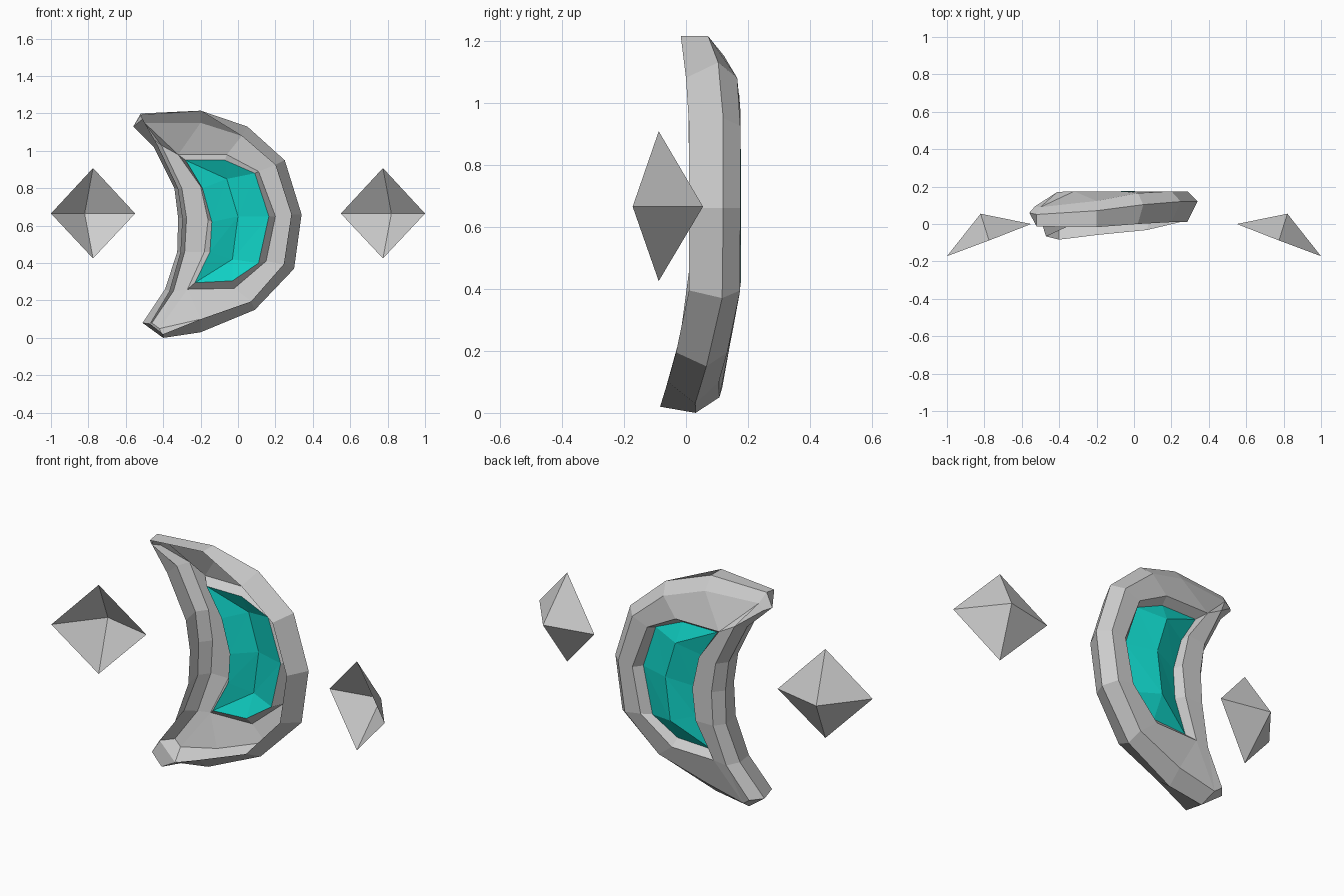
import bpy
import bmesh

cube = bpy.data.objects.get("Cube")
if cube:
    bpy.data.objects.remove(cube, do_unlink=True)


def make_material(name, rgb):
    mat = bpy.data.materials.new(name)
    mat.use_nodes = True
    color = (*rgb, 1.0)
    mat.diffuse_color = color
    mat.node_tree.nodes["Principled BSDF"].inputs["Base Color"].default_value = color
    return mat


stone = make_material("pale grey stone", (0.61, 0.61, 0.61))
teal = make_material("teal gem", (0.005, 0.63, 0.55))


def make_object(name, faces, material):
    """Build a flat shaded shell from faces given as lists of points."""
    bm = bmesh.new()
    for points in faces:
        bm.faces.new([bm.verts.new(p) for p in points])
    bmesh.ops.remove_doubles(bm, verts=bm.verts, dist=0.0005)
    bmesh.ops.recalc_face_normals(bm, faces=bm.faces)
    # Open shells bulge towards the back
    if sum(f.normal.y * f.calc_area() for f in bm.faces) < 0:
        bmesh.ops.reverse_faces(bm, faces=bm.faces)
    mesh = bpy.data.meshes.new(name)
    bm.to_mesh(mesh)
    bm.free()
    mesh.materials.append(material)
    obj = bpy.data.objects.new(name, mesh)
    bpy.context.collection.objects.link(obj)
    return obj


def lean(z):
    """Depth of the open front edge: both tips curl forward."""
    low = max(0.0, (0.4 - z) / 0.4) ** 1.3
    high = max(0.0, (z - 1.0) / 0.2)
    return 0.01 - 0.1 * low - 0.025 * high


FRONT, RIDGE, BACK = 0.0, 0.11, 0.165


def at(xz, depth):
    x, z = xz
    return (x, lean(z) + depth, z)


def station(front, ridge, back, thick=1.0):
    return [at(front, FRONT), at(ridge, RIDGE * thick), at(back, BACK * thick)]


def strips(columns):
    """Quads between neighbouring point columns."""
    return [[a[i], b[i], b[i + 1], a[i + 1]]
            for a, b in zip(columns, columns[1:]) for i in range(len(a) - 1)]


# Outer curve of the crescent: ridge point and inset edge, top to bottom
outer_rows = [((0.05, 1.13), (0.02, 1.08)), ((0.25, 0.95), (0.2, 0.925)),
              ((0.34, 0.66), (0.285, 0.66)), ((0.3, 0.37), (0.245, 0.395)),
              ((0.09, 0.15), (0.07, 0.195)), ((-0.2, 0.03), (-0.2, 0.1))]
outer = [station((-0.52, 1.19), (-0.52, 1.2), (-0.5, 1.15), 0.6),
         station((-0.2, 1.215), (-0.2, 1.215), (-0.2, 1.15), 0.8)]
outer += [station(edge, ridge, edge) for ridge, edge in outer_rows]
outer.append(station((-0.4, 0.02), (-0.4, 0), (-0.42, 0.05), 1.1))

# Inner curve of the crescent
inner_rows = [((-0.45, 1.02), (-0.43, 1.03)), ((-0.34, 0.8), (-0.32, 0.8)),
              ((-0.32, 0.64), (-0.295, 0.64)), ((-0.325, 0.46), (-0.305, 0.46)),
              ((-0.39, 0.26), (-0.365, 0.25))]
inner = [station((-0.51, 1.17), (-0.56, 1.13), (-0.53, 1.12), 0.6)]
inner += [station(edge, ridge, (edge[0] + 0.02, edge[1])) for ridge, edge in inner_rows]
inner.append(station((-0.47, 0.075), (-0.51, 0.08), (-0.46, 0.08), 1.1))

# Rim of the opening and outline of the gem, matched point by point
rim_xz = [(-0.32, 0.98), (-0.06, 0.98), (0.11, 0.89), (0.2, 0.65), (0.15, 0.41),
          (-0.02, 0.265), (-0.27, 0.26), (-0.18, 0.46), (-0.16, 0.63), (-0.2, 0.81)]
gem_xz = [(-0.28, 0.95), (-0.07, 0.95), (0.09, 0.88), (0.165, 0.65), (0.11, 0.4),
          (-0.03, 0.305), (-0.23, 0.295), (-0.15, 0.46), (-0.14, 0.62), (-0.19, 0.8)]
rim = [at(p, BACK) for p in rim_xz]
girdle = [at(p, BACK - 0.045) for p in gem_xz]

# Crescent shell: side bands, back plate, tip caps and the recessed rim
faces = strips(outer) + strips(inner)
outer_back = [column[2] for column in outer]
inner_back = [column[2] for column in inner]
rim_inner = [rim[0]] + rim[:5:-1]
faces += strips(list(zip(outer_back[1:-1], rim[:7])))
faces += strips(list(zip(inner_back[1:-1], rim_inner)))
for tip, step, corner in ((0, 1, rim[0]), (-1, -1, rim[6])):
    faces.append([outer_back[tip], outer_back[tip + step], corner])
    faces.append([outer_back[tip], corner, inner_back[tip + step]])
    faces.append([outer_back[tip], inner_back[tip + step], inner_back[tip]])
    faces += strips([outer[tip], inner[tip]])
faces += strips(list(zip(rim + rim[:1], girdle + girdle[:1])))
make_object("crescent_frame", faces, stone)

# Gem: facets rising to a bent spine
top, mid, low = [at(p, BACK + 0.002) for p in ((-0.06, 0.85), (0, 0.65), (-0.03, 0.42))]
spine = [top, top, top, mid, low, low, low, low, mid, top]
gem = []
for i in range(len(girdle)):
    j = (i + 1) % len(girdle)
    gem.append([girdle[i], girdle[j], spine[j]])
    if spine[i] != spine[j]:
        gem.append([girdle[i], spine[j], spine[i]])
make_object("crescent_gem", gem, teal)

# Floating shards: half diamonds, open at the front
for name, side in (("left_shard", 1), ("right_shard", -1)):
    tip_out = (side, -0.172, 0.665)
    tip_in = (side * 0.55, 0, 0.665)
    keel = (side * 0.82, 0.055, 0.665)
    shard = [[tip, keel, (side * 0.775, -0.088, z)]
             for tip in (tip_out, tip_in) for z in (0.908, 0.425)]
    make_object(name, shard, stone)
